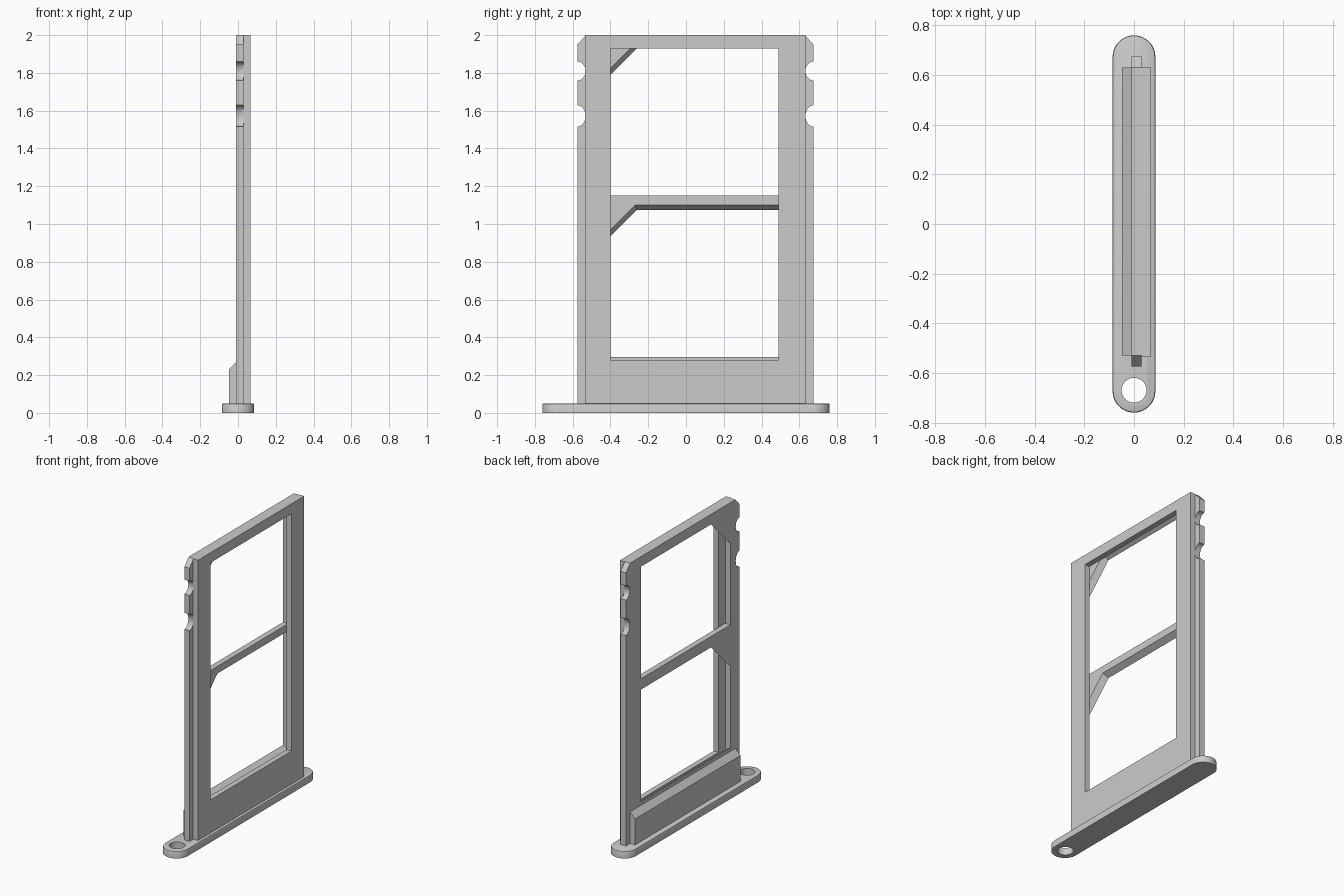
import bpy, bmesh, math

cube = bpy.data.objects.get("Cube")
if cube:
    bpy.data.objects.remove(cube, do_unlink=True)

metal = bpy.data.materials.new("satin_grey")
metal.use_nodes = True
GREY = (0.6, 0.6, 0.6, 1)
metal.diffuse_color = GREY
metal.node_tree.nodes["Principled BSDF"].inputs["Base Color"].default_value = GREY


def loft(name, first, second):
    """Closed solid between two matching loops of 3D points."""
    bm = bmesh.new()
    a = [bm.verts.new(p) for p in first]
    b = [bm.verts.new(p) for p in second]
    bm.faces.new(a)
    bm.faces.new(b[::-1])
    for i in range(len(a)):
        j = (i + 1) % len(a)
        bm.faces.new((a[i], b[i], b[j], a[j]))
    bmesh.ops.recalc_face_normals(bm, faces=bm.faces)
    mesh = bpy.data.meshes.new(name)
    bm.to_mesh(mesh)
    bm.free()
    mesh.materials.append(metal)
    ob = bpy.data.objects.new(name, mesh)
    bpy.context.collection.objects.link(ob)
    return ob


def at_x(x, pts):
    return [(x, y, z) for y, z in pts]


def at_z(z, pts):
    return [(x, y, z) for x, y in pts]


def slab(name, pts, x0, x1):
    return loft(name, at_x(x0, pts), at_x(x1, pts))


def rect(y0, y1, z0, z1):
    return [(y0, z0), (y1, z0), (y1, z1), (y0, z1)]


def apply_modifier(ob, mod):
    bpy.context.view_layer.objects.active = ob
    bpy.ops.object.modifier_apply(modifier=mod.name)


def cut(ob, cutter):
    mod = ob.modifiers.new("cut", "BOOLEAN")
    mod.operation = "DIFFERENCE"
    mod.solver = "EXACT"
    mod.object = cutter
    cutter.hide_render = True
    apply_modifier(ob, mod)
    bpy.data.objects.remove(cutter, do_unlink=True)


BACK, MID, FACE = -0.01, 0.03, 0.067
MIDDLE_Y = 0.05


# Rail plate: chamfered top corners and rounded latch notches on both edges
def half_outline():
    pts = [(0.625, 0.04)]
    for zc, r in ((1.572, 0.057), (1.81, 0.05)):
        for i in range(13):
            t = math.pi * i / 12
            pts.append((0.625 - 0.043 * math.sin(t), zc - r * math.cos(t)))
    return pts + [(0.625, 1.95), (0.58, 2.0)]


half = half_outline()
outline = [(MIDDLE_Y + y, z) for y, z in half]
outline += [(MIDDLE_Y - y, z) for y, z in reversed(half)]
rail_plate = slab("rail_plate", outline, BACK, MID)


# Card pockets: one cut corner each, with undercut ends
def pocket(bottom, top, diagonal):
    y0, y1 = -0.475, 0.51
    return [(y0, bottom), (y1, bottom), (y1, top),
            (top - diagonal, top), (y0, y0 + diagonal)]


def cut_pocket(back, front):
    # Extend the taper slightly past both faces of the plate
    lerp = lambda t: [tuple(p + (q - p) * t for p, q in zip(a, b))
                      for a, b in zip(back, front)]
    reach = MID - BACK
    cutter = loft("pocket_cutter", at_x(BACK - 0.1 * reach, lerp(-0.1)),
                  at_x(MID + 0.1 * reach, lerp(1.1)))
    cut(rail_plate, cutter)


cut_pocket(pocket(0.295, 1.075, 1.335), pocket(0.27, 1.10, 1.37))
cut_pocket(pocket(1.15, 1.93, 2.19), pocket(1.15, 1.955, 2.225))

# Face frame with a single tall window
face_frame = slab("face_frame", rect(-0.535, 0.632, 0.04, 2.0), MID, FACE)
cut(face_frame, slab("window_cutter", rect(-0.4, 0.49, 0.28, 1.93), 0, 0.1))

# Foot block with a sloped top edge
profile = [(BACK, 0.04), (-0.048, 0.04), (-0.048, 0.23), (BACK, 0.27)]
loft("foot_block", [(x, -0.53, z) for x, z in profile],
     [(x, 0.63, z) for x, z in profile])


# Base: rounded bar with softened top rim and an eject hole
def stadium(r, length, n=24):
    pts = []
    for side in (1, -1):
        for i in range(n + 1):
            t = math.pi * i / n
            pts.append((side * r * math.cos(t),
                        side * (length - 0.086 + r * math.sin(t))))
    return pts


base = loft("base_bar", at_z(0, stadium(0.086, 0.76)), at_z(0.05, stadium(0.086, 0.76)))
bevel = base.modifiers.new("rim", "BEVEL")
bevel.width = 0.008
bevel.segments = 2
bevel.limit_method = "WEIGHT"
weights = base.data.attributes.new("bevel_weight_edge", "FLOAT", "EDGE")
for e in base.data.edges:
    if all(base.data.vertices[v].co.z > 0.04 for v in e.vertices):
        weights.data[e.index].value = 1
apply_modifier(base, bevel)
circle = [(0.05 * math.cos(math.tau * i / 40), -0.67 + 0.05 * math.sin(math.tau * i / 40))
          for i in range(40)]
cut(base, loft("hole_cutter", at_z(-0.1, circle), at_z(0.1, circle)))

for ob in (base, rail_plate):
    bpy.ops.object.select_all(action="DESELECT")
    ob.select_set(True)
    bpy.context.view_layer.objects.active = ob
    bpy.ops.object.shade_smooth_by_angle(angle=math.radians(25))
